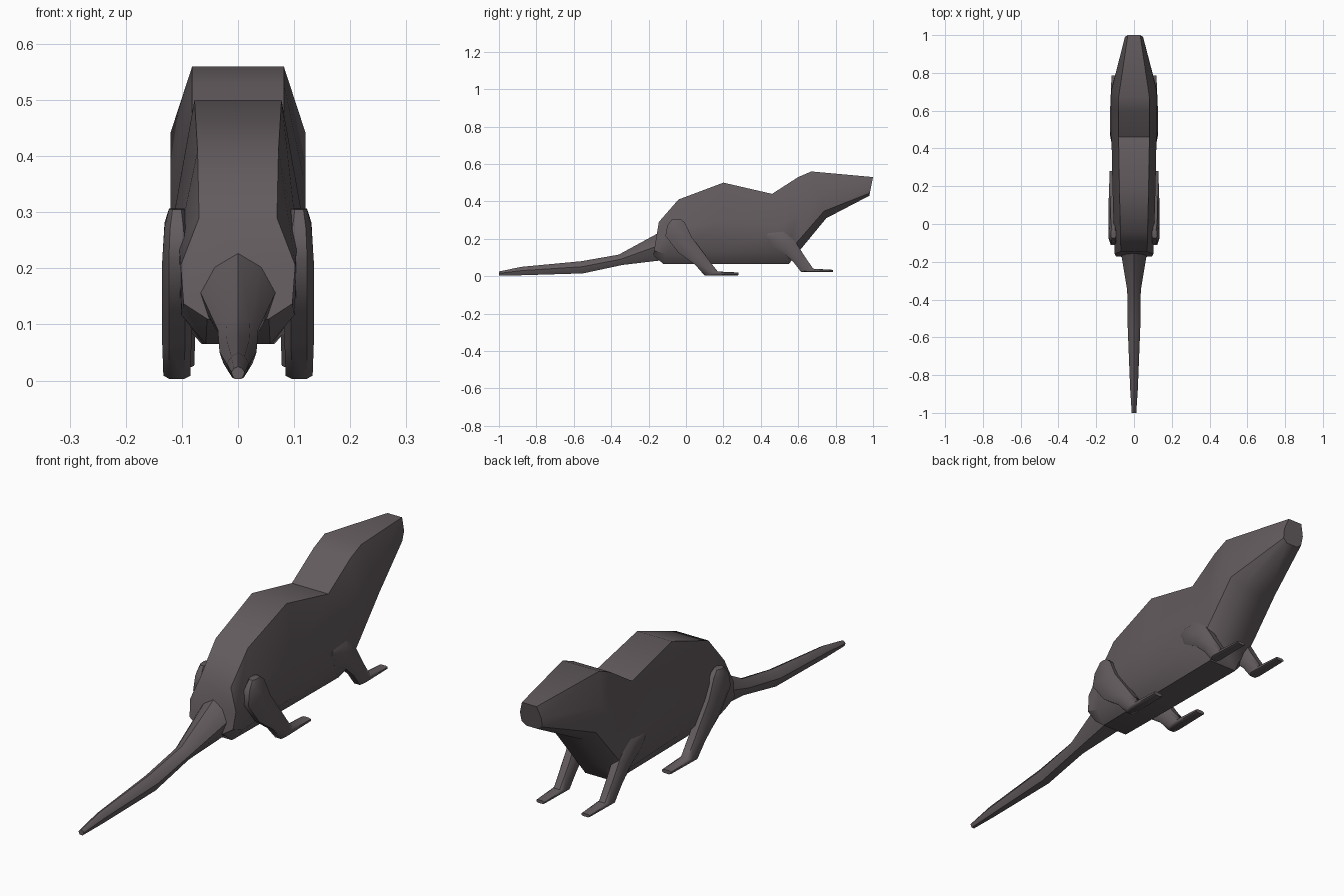
import bpy, bmesh, math

fur = bpy.data.materials.new("dark_grey_fur")
fur.diffuse_color = (0.125, 0.106, 0.112, 1)


def loft(name, sections, profile, cx=0.0, angle=40):
    """Skin rings. Section: (y, z) low point, (y, z) high point, half width.
    Profile: (fraction from low to high, width factor), mirrored in x."""
    bm = bmesh.new()
    ring_pts = [(t, f) for t, f in profile]
    ring_pts += [(t, -f) for t, f in reversed(profile) if f > 0]
    rings = []
    for (y0, z0), (y1, z1), w in sections:
        rings.append([bm.verts.new((cx + f * w, y0 + (y1 - y0) * t, z0 + (z1 - z0) * t))
                      for t, f in ring_pts])
    n = len(ring_pts)
    for a, b in zip(rings, rings[1:]):
        for i in range(n):
            j = (i + 1) % n
            bm.faces.new((a[i], a[j], b[j], b[i]))
    bm.faces.new(rings[0][::-1])
    bm.faces.new(rings[-1])
    bmesh.ops.recalc_face_normals(bm, faces=bm.faces[:])
    me = bpy.data.meshes.new(name)
    bm.to_mesh(me)
    bm.free()
    me.materials.append(fur)
    ob = bpy.data.objects.new(name, me)
    bpy.context.collection.objects.link(ob)
    bpy.ops.object.select_all(action='DESELECT')
    ob.select_set(True)
    bpy.context.view_layer.objects.active = ob
    bpy.ops.object.shade_smooth_by_angle(angle=math.radians(angle))
    return ob


# Body and head, rump to nose
loft("body", [
    ((-0.175, 0.11), (-0.145, 0.29), 0.102),
    ((-0.12, 0.065), (-0.04, 0.41), 0.106),
    ((0.20, 0.065), (0.20, 0.50), 0.114),
    ((0.55, 0.065), (0.46, 0.44), 0.12),
    ((0.61, 0.14), (0.60, 0.53), 0.12),
    ((0.75, 0.31), (0.67, 0.56), 0.12),
    ((0.98, 0.43), (1.00, 0.53), 0.048),
], [(0, 0.54), (0.15, 0.95), (0.53, 1), (1, 0.68)])

# Tail with a ridge on top
loft("tail", [
    ((-1.00, 0.003), (-1.00, 0.025), 0.012),
    ((-0.88, 0.005), (-0.88, 0.05), 0.020),
    ((-0.55, 0.015), (-0.56, 0.08), 0.033),
    ((-0.34, 0.06), (-0.36, 0.115), 0.036),
    ((-0.13, 0.085), (-0.14, 0.235), 0.072),
], [(0, 0.5), (0.25, 0.8), (0.55, 1), (0.85, 0.6), (1, 0)])

# Legs, shoulder or hip down to toes
limb = [(0, 0.55), (0.25, 1), (0.75, 1), (1, 0.55)]
hind = [
    ((-0.075, 0.305), (-0.03, 0.307), 0.014),
    ((-0.10, 0.27), (-0.005, 0.285), 0.022),
    ((-0.11, 0.215), (0.03, 0.21), 0.026),
    ((-0.04, 0.125), (0.09, 0.13), 0.026),
    ((0.05, 0.06), (0.13, 0.075), 0.026),
    ((0.10, 0.003), (0.17, 0.025), 0.024),
    ((0.28, 0.005), (0.28, 0.02), 0.020),
]
fore = [
    ((0.425, 0.205), (0.44, 0.235), 0.018),
    ((0.45, 0.165), (0.525, 0.245), 0.026),
    ((0.52, 0.125), (0.585, 0.185), 0.027),
    ((0.575, 0.075), (0.635, 0.105), 0.025),
    ((0.615, 0.022), (0.68, 0.04), 0.023),
    ((0.785, 0.022), (0.785, 0.034), 0.018),
]
for side, s in (("left", -1), ("right", 1)):
    loft("hind_leg_" + side, hind, limb, 0.109 * s, 50)
    loft("front_leg_" + side, fore, limb, 0.101 * s, 50)
